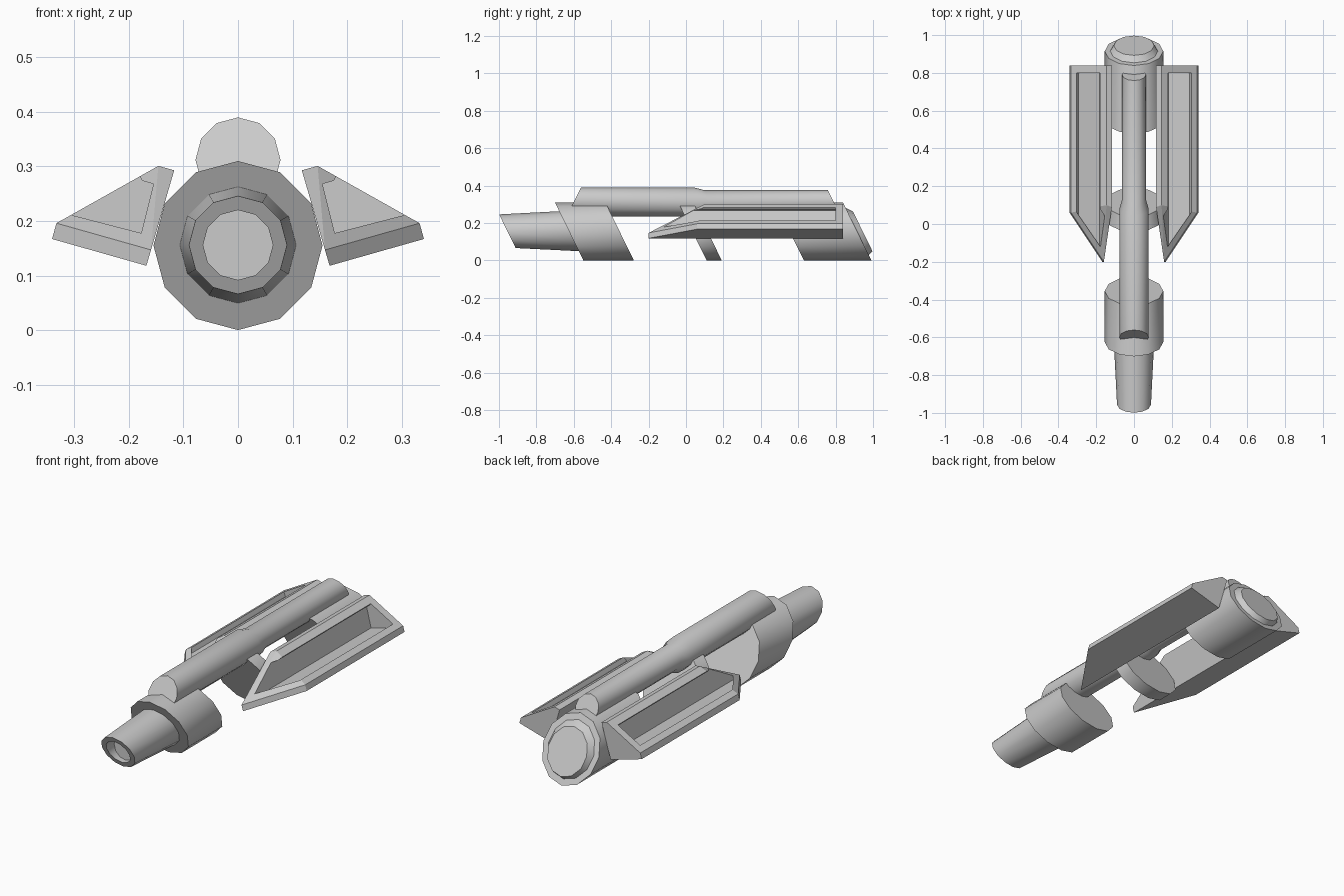
import bpy, bmesh, math

if "Cube" in bpy.data.objects:
    bpy.data.objects.remove(bpy.data.objects["Cube"])

SIDES = 12


def finish(bm, name, smooth_angle=None):
    bmesh.ops.recalc_face_normals(bm, faces=bm.faces[:])
    mesh = bpy.data.meshes.new(name)
    bm.to_mesh(mesh)
    bm.free()
    ob = bpy.data.objects.new(name, mesh)
    bpy.context.collection.objects.link(ob)
    bpy.ops.object.select_all(action='DESELECT')
    ob.select_set(True)
    bpy.context.view_layer.objects.active = ob
    if smooth_angle:
        bpy.ops.object.shade_smooth_by_angle(angle=math.radians(smooth_angle))
    return ob


def turned(name, zc, rings):
    """Closed 12-sided turning along y; each ring is (y, radius, slant of y per z)."""
    bm = bmesh.new()
    loops = []
    for y, r, slant in rings:
        loop = []
        for i in range(SIDES):
            a = 2 * math.pi * i / SIDES
            dz = r * math.cos(a)
            loop.append(bm.verts.new((r * math.sin(a), y + slant * dz, zc + dz)))
        loops.append(loop)
    for l0, l1 in zip(loops, loops[1:]):
        for i in range(SIDES):
            j = (i + 1) % SIDES
            bm.faces.new((l0[i], l0[j], l1[j], l1[i]))
    bm.faces.new(loops[0])
    bm.faces.new(loops[-1])
    return finish(bm, name, 35)


# Slanted body sections on the main axis
S, Z = -0.49, 0.155
turned("front_collar", Z, [(-0.625, 0.155, S), (-0.355, 0.155, S)])
turned("middle_ring", Z, [(0.034, 0.155, S), (0.115, 0.155, S)])
turned("rear_drum", Z, [(0.554, 0.155, S), (0.915, 0.155, S), (0.915, 0.126, S),
                        (0.945, 0.107, S)])

# Tapered nozzle with a recessed mouth
turned("nozzle", Z + 0.001, [(-0.895, 0.064, 0), (-0.955, 0.064, S),
                             (-0.955, 0.09, S), (-0.60, 0.108, S)])

# Stepped pipe along the top
turned("top_pipe", 0.312, [(-0.60, 0.078, 0.5), (0.08, 0.078, S),
                           (0.13, 0.063, S), (0.79, 0.063, S)])

# Wing shell: profile (x, z, front y), pointed at the lower front
wing_profile = [(0.117, 0.293, 0.09), (0.168, 0.118, -0.20), (0.341, 0.167, 0.06),
                (0.333, 0.196, 0.06), (0.146, 0.301, 0.10)]
bm = bmesh.new()
for x, z, y in wing_profile:
    bm.verts.new((x, y, z))
    bm.verts.new((x, 0.84, z))
bm.verts.new((0.1595, -0.20, 0.147))
bmesh.ops.convex_hull(bm, input=bm.verts[:])
bmesh.ops.dissolve_limit(bm, angle_limit=math.radians(2), verts=bm.verts[:], edges=bm.edges[:])
wing = finish(bm, "wings")

# Hollow of the wing, open on the outer slope and the front slope
hollow_profile = [(0.182, 0.160), (0.295, 0.190), (0.310, 0.225),
                  (0.186, 0.294), (0.176, 0.274), (0.155, 0.268)]
bm = bmesh.new()
front = [bm.verts.new((x, -0.12 + 1.45 * (x - 0.178), z)) for x, z in hollow_profile]
back = [bm.verts.new((x, 0.80, z)) for x, z in hollow_profile]
bm.faces.new(front)
bm.faces.new(back)
for i in range(len(front)):
    j = (i + 1) % len(front)
    bm.faces.new((front[i], front[j], back[j], back[i]))
cutter = finish(bm, "wing_cutter")
cutter.hide_render = True

# Carve the wing, then mirror it to the other side
cut = wing.modifiers.new("hollow", 'BOOLEAN')
cut.operation = 'DIFFERENCE'
cut.solver = 'EXACT'
cut.object = cutter
bpy.context.view_layer.objects.active = wing
bpy.ops.object.modifier_apply(modifier=cut.name)
bpy.data.objects.remove(cutter, do_unlink=True)
mirror = wing.modifiers.new("mirror", 'MIRROR')
mirror.use_mirror_merge = False
